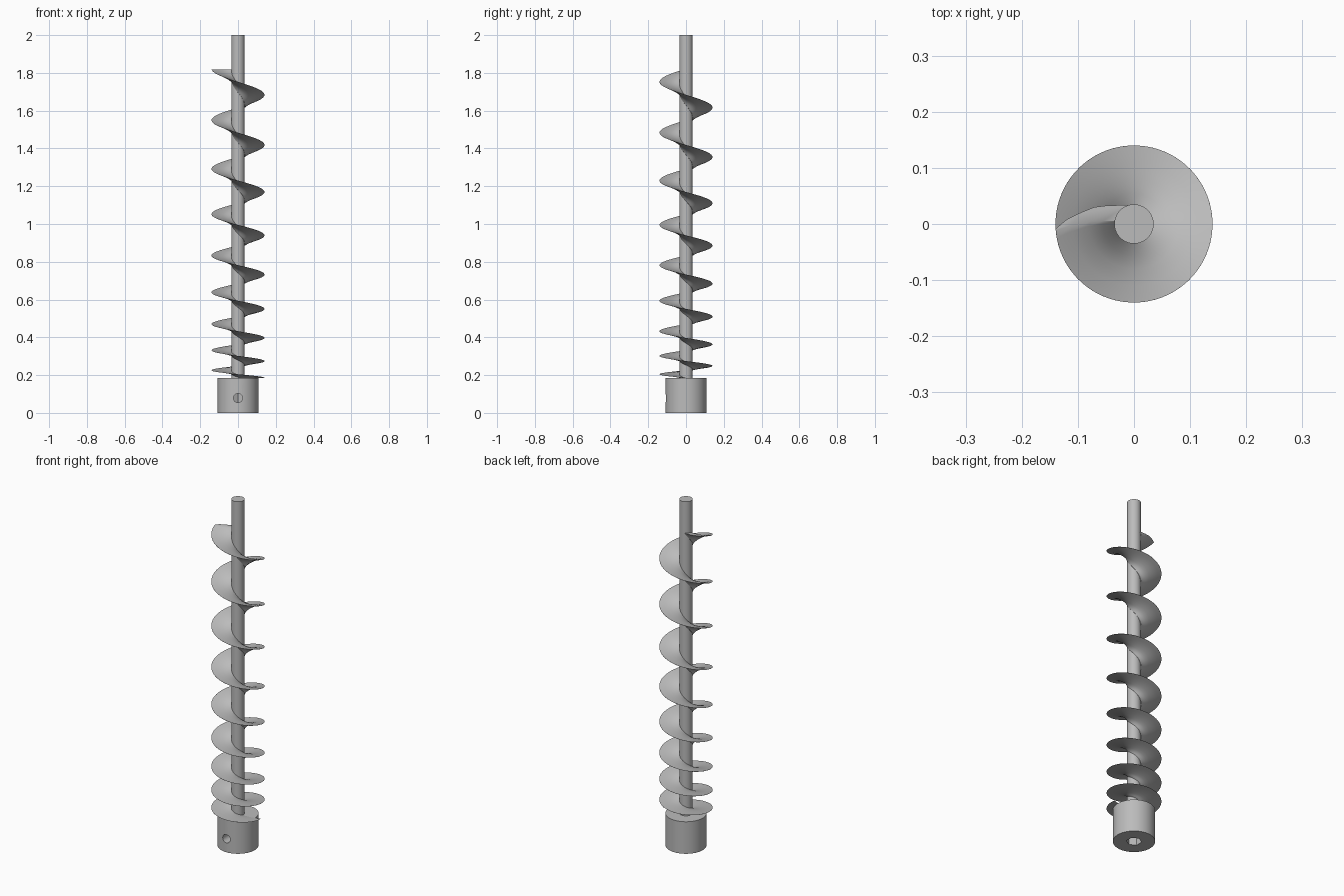
import bpy, bmesh, math

cube = bpy.data.objects.get("Cube")
if cube:
    bpy.data.objects.remove(cube, do_unlink=True)

steel = bpy.data.materials.new("grey_steel")
steel.use_nodes = True
steel.diffuse_color = (0.5, 0.5, 0.5, 1)
steel.node_tree.nodes["Principled BSDF"].inputs["Base Color"].default_value = (0.5, 0.5, 0.5, 1)

HUB_TOP, HUB_R, SHAFT_R = 0.185, 0.108, 0.035
TURNS, STEPS = 8.5, 64


def cylinder(name, radius, z0, z1, sides=64):
    bpy.ops.mesh.primitive_cylinder_add(vertices=sides, radius=radius, depth=z1 - z0,
                                        location=(0, 0, (z0 + z1) / 2))
    obj = bpy.context.object
    obj.name = name
    obj.data.materials.append(steel)
    return obj


def smooth(obj):
    bpy.ops.object.select_all(action='DESELECT')
    obj.select_set(True)
    bpy.context.view_layer.objects.active = obj
    bpy.ops.object.shade_smooth_by_angle(angle=math.radians(35))


def cut(obj, cutter):
    mod = obj.modifiers.new("cut", 'BOOLEAN')
    mod.operation, mod.solver, mod.object = 'DIFFERENCE', 'EXACT', cutter
    bpy.context.view_layer.objects.active = obj
    bpy.ops.object.modifier_apply(modifier=mod.name)
    bpy.data.objects.remove(cutter, do_unlink=True)


# Mounting hub with a drive socket below and a pin hole in front
hub = cylinder("mounting_hub", HUB_R, 0, HUB_TOP)
cut(hub, cylinder("socket_cutter", 0.04, -0.05, 0.15, 6))
pin = cylinder("pin_cutter", 0.024, -0.06, 0.06, 32)
pin.rotation_euler.x = math.pi / 2
pin.location = (0, -0.08, 0.078)
bpy.context.view_layer.update()
cut(hub, pin)
smooth(hub)

# Central shaft
smooth(cylinder("shaft", SHAFT_R, HUB_TOP - 0.01, 2.0))


# Screw blade: a tapered horizontal section twisted upward with growing pitch
def height(t):
    return HUB_TOP + t * (0.088 + 0.0161 * (t - 1) - 0.00049 * (t - 1) * (t - 4))


# (radius, angle in degrees) along the underside, over the tip, back along the top
section = [(0.03, 105), (0.036, 110), (0.045, 132), (0.06, 147), (0.077, 157), (0.1, 169),
           (0.12, 176), (0.14, 183.5), (0.14, 184.5), (0.11, 181), (0.08, 177),
           (0.055, 174), (0.03, 171)]
bm = bmesh.new()
rings = []
count = int(TURNS * STEPS)
for i in range(count + 1):
    t = i / STEPS
    twist = 2 * math.pi * (TURNS - t)
    ring = []
    for r, deg in section:
        a = math.radians(deg) + twist
        ring.append(bm.verts.new((r * math.cos(a), r * math.sin(a), height(t))))
    rings.append(ring)
n = len(section)
for low, high in zip(rings, rings[1:]):
    for k in range(n):
        j = (k + 1) % n
        bm.faces.new((low[k], low[j], high[j], high[k]))
bm.faces.new(rings[0])
bm.faces.new(rings[-1])
bmesh.ops.recalc_face_normals(bm, faces=bm.faces)
mesh = bpy.data.meshes.new("screw_blade")
bm.to_mesh(mesh)
bm.free()
mesh.materials.append(steel)
blade = bpy.data.objects.new("screw_blade", mesh)
bpy.context.collection.objects.link(blade)
smooth(blade)
